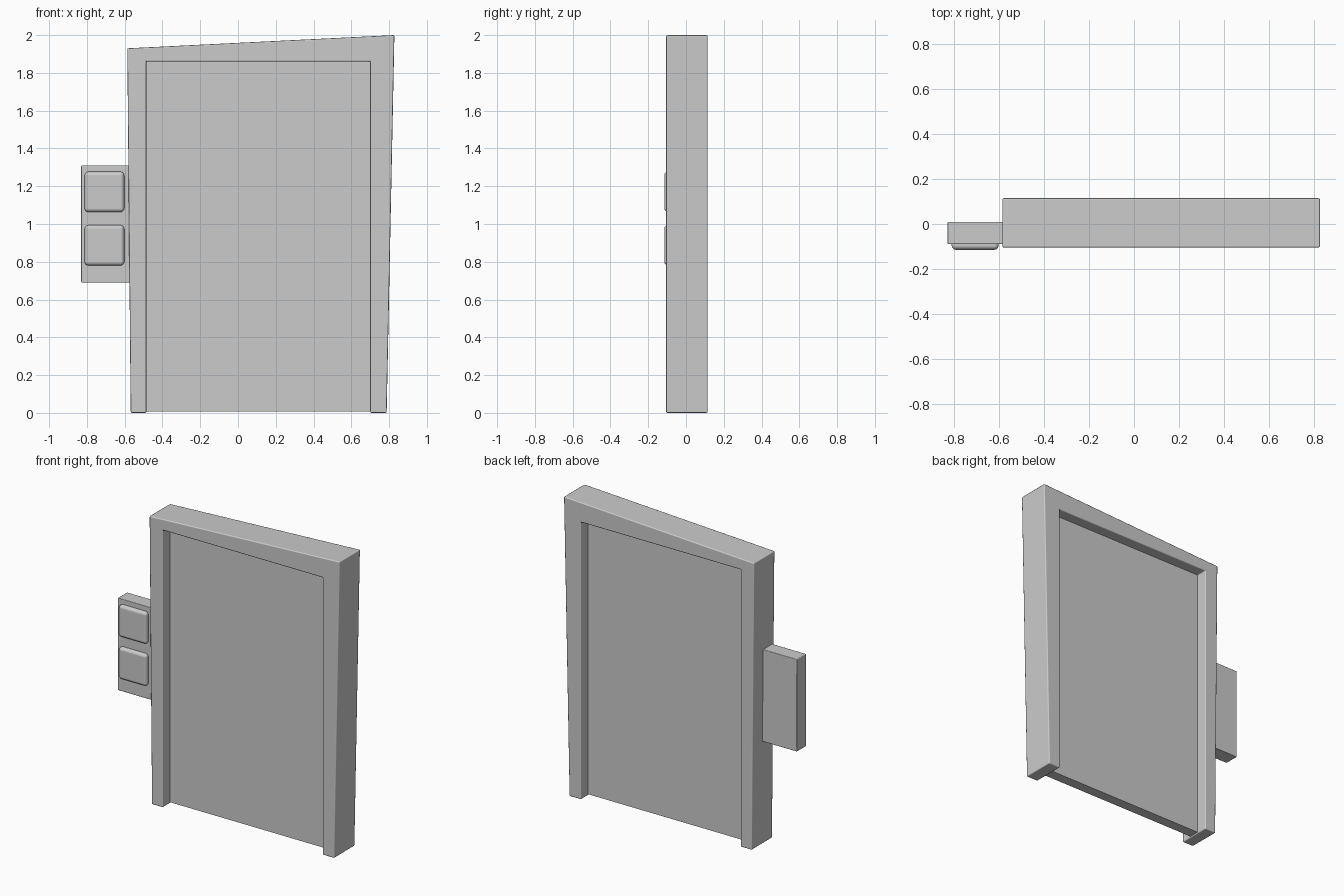
import bpy, bmesh, math

cube = bpy.data.objects.get("Cube")
if cube:
    bpy.data.objects.remove(cube, do_unlink=True)

grey = bpy.data.materials.new("plain grey")
grey.use_nodes = True
colour = (0.6, 0.6, 0.6, 1)
grey.diffuse_color = colour
grey.node_tree.nodes["Principled BSDF"].inputs["Base Color"].default_value = colour


def extrude_profile(name, outline, y_front, y_back, bevel=0.0, segments=2):
    """Extrude an x-z outline between two y depths and round its edges."""
    bm = bmesh.new()
    face = bm.faces.new([bm.verts.new((x, y_front, z)) for x, z in outline])
    new = bmesh.ops.extrude_face_region(bm, geom=[face])["geom"]
    verts = [v for v in new if isinstance(v, bmesh.types.BMVert)]
    bmesh.ops.translate(bm, verts=verts, vec=(0, y_back - y_front, 0))
    bmesh.ops.recalc_face_normals(bm, faces=bm.faces)
    mesh = bpy.data.meshes.new(name)
    bm.to_mesh(mesh)
    bm.free()
    mesh.materials.append(grey)
    obj = bpy.data.objects.new(name, mesh)
    bpy.context.collection.objects.link(obj)
    if bevel:
        mod = obj.modifiers.new("rounded edges", "BEVEL")
        mod.width = bevel
        mod.segments = segments
        mod.harden_normals = True
    bpy.ops.object.select_all(action="DESELECT")
    obj.select_set(True)
    bpy.context.view_layer.objects.active = obj
    bpy.ops.object.shade_smooth_by_angle(angle=math.radians(40))
    return obj


def box(name, x0, x1, y0, y1, z0, z1, bevel=0.0, segments=2):
    outline = [(x0, z0), (x1, z0), (x1, z1), (x0, z1)]
    return extrude_profile(name, outline, y0, y1, bevel, segments)


# Slanted door frame, open at the bottom
left, right, head = -0.485, 0.70, 1.86
extrude_profile("door_frame", [
    (-0.568, 0), (left, 0), (left, head), (right, head),
    (right, 0), (0.787, 0), (0.828, 2.0), (-0.586, 1.93),
], -0.105, 0.115, 0.007)

# Door panel, recessed on both faces
box("door_panel", left - 0.005, right + 0.005, -0.03, 0.04, 0.008, head + 0.005)

# Control box beside the frame
box("control_box", -0.83, -0.56, -0.09, 0.01, 0.69, 1.31, 0.005)

# Two cushioned push buttons
for name, z in (("lower_button", 0.887), ("upper_button", 1.17)):
    box(name, -0.812, -0.602, -0.115, -0.065, z - 0.107, z + 0.107, 0.02, 3)
